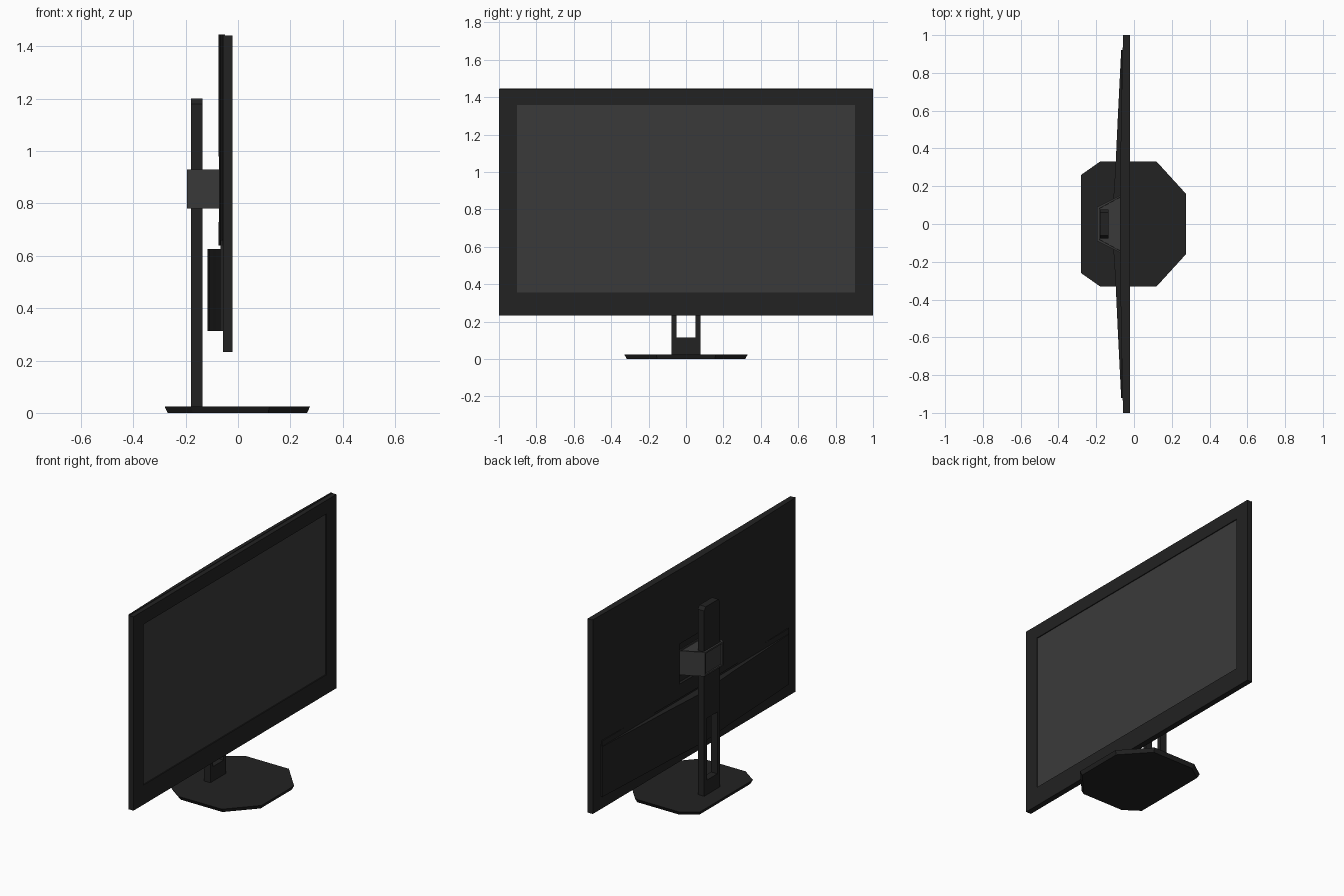
import bpy, bmesh
from mathutils import Vector

if "Cube" in bpy.data.objects:
    bpy.data.objects.remove(bpy.data.objects["Cube"])


def material(name, v):
    m = bpy.data.materials.new(name)
    m.diffuse_color = (v, v, v, 1)
    m.use_nodes = True
    m.node_tree.nodes["Principled BSDF"].inputs["Base Color"].default_value = m.diffuse_color
    return m


BLACK = material("black_plastic", 0.016)
GREY = material("grey_plastic", 0.042)


def finish(bm, name, mats):
    bmesh.ops.recalc_face_normals(bm, faces=bm.faces[:])
    me = bpy.data.meshes.new(name)
    bm.to_mesh(me)
    bm.free()
    ob = bpy.data.objects.new(name, me)
    bpy.context.collection.objects.link(ob)
    for m in mats:
        me.materials.append(m)
    return ob


def prism(outline, axis, a, b):
    """Extrude a closed 2D outline along axis: 'z' takes (x, y), 'x' takes (y, z)."""
    bm = bmesh.new()
    place = (lambda p: (p[0], p[1], a)) if axis == 'z' else (lambda p: (a, p[0], p[1]))
    face = bm.faces.new([bm.verts.new(place(p)) for p in outline])
    ext = bmesh.ops.extrude_face_region(bm, geom=[face])
    vec = Vector((0, 0, b - a)) if axis == 'z' else Vector((b - a, 0, 0))
    bmesh.ops.translate(bm, vec=vec, verts=[v for v in ext['geom'] if isinstance(v, bmesh.types.BMVert)])
    bmesh.ops.recalc_face_normals(bm, faces=bm.faces[:])
    return bm


def rect(u0, u1, v0, v1):
    return [(u0, v0), (u1, v0), (u1, v1), (u0, v1)]


def mirror_y(half):
    """Close an (x, y) half outline by mirroring it over y = 0."""
    return half + [(x, -y) for x, y in reversed(half) if y != 0]


def cut(target, name, outline, a, b):
    cutter = finish(prism(outline, 'x', a, b), name, [])
    cutter.hide_render = True
    cutter.hide_viewport = True
    cutter.display_type = 'WIRE'
    mod = target.modifiers.new("cut", 'BOOLEAN')
    mod.operation = 'DIFFERENCE'
    mod.solver = 'EXACT'
    mod.object = cutter


# Base: chamfered plate that narrows towards the floor
bm = prism(mirror_y([(-0.28, 0.26), (-0.18, 0.33), (0.12, 0.33), (0.275, 0.16)]), 'z', 0, 0.024)
for v in bm.verts:
    if v.co.z < 0.01:
        v.co.x *= 0.96
        v.co.y *= 0.96
finish(bm, "base", [BLACK])

# Post with clipped top corners and a cable slot
post = finish(prism([(-0.078, 0.02), (0.078, 0.02), (0.078, 1.18), (0.062, 1.2),
                     (-0.062, 1.2), (-0.078, 1.18)], 'x', -0.18, -0.136), "post", [BLACK])
cut(post, "slot_cutter", rect(-0.052, 0.052, 0.115, 0.5), -0.25, -0.05)

# Screen frame: front face inset, sunk and coloured as the display
bm = prism(rect(-1, 1, 0.233, 1.442), 'x', -0.057, -0.021)
front = max(bm.faces, key=lambda f: f.calc_center_median().x)
inner = bmesh.ops.inset_region(bm, faces=[front], thickness=0.09)
for v in front.verts:
    v.co.y = 0.903 if v.co.y > 0 else -0.903
    v.co.z = 1.357 if v.co.z > 0.8 else 0.355
ext = bmesh.ops.extrude_face_region(bm, geom=[front])
screen = [f for f in ext['geom'] if isinstance(f, bmesh.types.BMFace)][0]
bmesh.ops.translate(bm, vec=(-0.006, 0, 0), verts=screen.verts[:])
screen.material_index = 1
if front.is_valid and front in bm.faces[:]:
    bmesh.ops.delete(bm, geom=[front], context='FACES_ONLY')
finish(bm, "screen_panel", [BLACK, GREY])

# Upper back shell, bulging in the middle, with a recess for the mount
shell = finish(prism(mirror_y([(-0.05, 0.998), (-0.058, 0.998), (-0.069, 0.54), (-0.075, 0.0)]),
                     'z', 0.64, 1.445), "upper_back_shell", [BLACK])
cut(shell, "recess_cutter", rect(-0.17, 0.17, 0.73, 0.98), -0.1, -0.0565)

# Lower electronics housing, deeper in the middle
finish(prism(mirror_y([(-0.05, 0.92), (-0.068, 0.92), (-0.085, 0.58), (-0.098, 0.3), (-0.11, 0.12),
                       (-0.116, 0.0)]), 'z', 0.312, 0.626), "lower_housing", [BLACK])
finish(prism(rect(-0.92, 0.92, 0.6, 0.66), 'x', -0.066, -0.05), "shell_step", [BLACK])

# Mount collar: tapered block with shallow panels on top, bottom and back
bm = prism(mirror_y([(-0.055, 0.16), (-0.195, 0.09)]), 'z', 0.78, 0.93)
panels = [f for f in bm.faces if abs(f.normal.z) > 0.9 or f.normal.x < -0.9]
bmesh.ops.inset_individual(bm, faces=panels, thickness=0.014, depth=0)
bmesh.ops.inset_individual(bm, faces=panels, thickness=0.001, depth=-0.008)
finish(bm, "mount_collar", [GREY])
